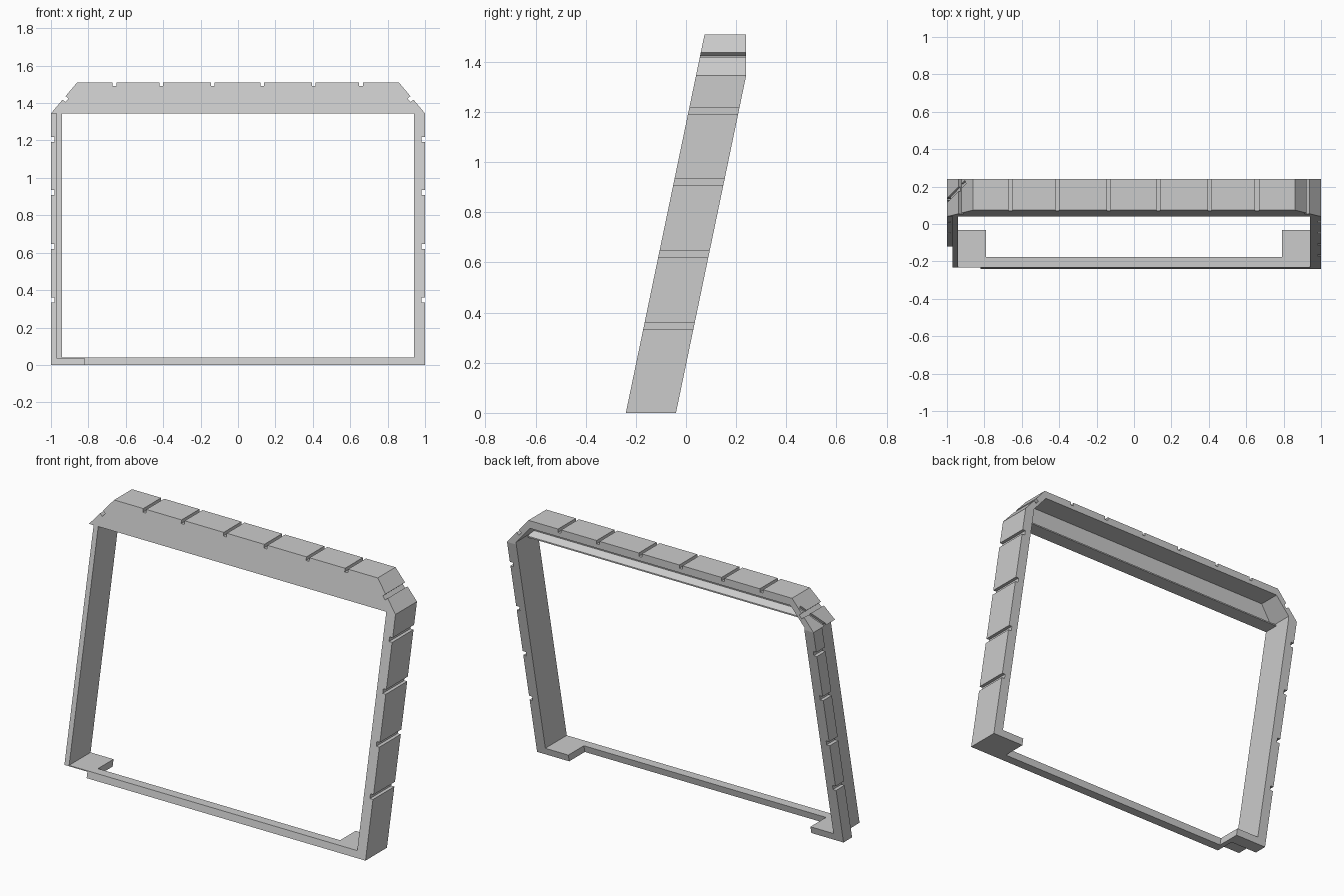
import bpy, bmesh, math
from mathutils import Matrix, Vector

if "Cube" in bpy.data.objects:
    bpy.data.objects.remove(bpy.data.objects["Cube"], do_unlink=True)

LEAN = 0.208      # how far the frame leans back per unit of height
SPRING = 1.345    # underside of the header
TOP = 1.51
CHAMFER = math.atan2(TOP - SPRING, 0.14)

grey = bpy.data.materials.new("plain grey")
grey.use_nodes = True
grey.diffuse_color = (0.6, 0.6, 0.6, 1)
grey.node_tree.nodes["Principled BSDF"].inputs["Base Color"].default_value = (0.6, 0.6, 0.6, 1)


def front(offset=0.0):
    return lambda z: -0.24 + offset + LEAN * z


def back(z):
    return min(-0.04 + LEAN * z, 0.24)


def finish(name, bm):
    bmesh.ops.recalc_face_normals(bm, faces=bm.faces)
    mesh = bpy.data.meshes.new(name)
    bm.to_mesh(mesh)
    bm.free()
    mesh.materials.append(grey)
    obj = bpy.data.objects.new(name, mesh)
    bpy.context.collection.objects.link(obj)
    return obj


def loft(name, ring_a, ring_b):
    """Solid between two matching rings of points."""
    bm = bmesh.new()
    a = [bm.verts.new(p) for p in ring_a]
    b = [bm.verts.new(p) for p in ring_b]
    bm.faces.new(a)
    bm.faces.new(b[::-1])
    for i in range(len(a)):
        j = (i + 1) % len(a)
        bm.faces.new((a[i], b[i], b[j], a[j]))
    return finish(name, bm)


def slab(name, outline, near, far):
    """Front outline (x, z) carried from the near to the far leaning plane."""
    return loft(name, [(x, near(z), z) for x, z in outline],
                [(x, far(z), z) for x, z in outline])


def block(name, x0, x1, z0, z1, near=front(), far=back):
    return slab(name, [(x0, z0), (x1, z0), (x1, z1), (x0, z1)], near, far)


def box(size, place):
    bm = bmesh.new()
    bmesh.ops.create_cube(bm, size=1, matrix=place @ Matrix.Diagonal((*size, 1)))
    return finish("cutter", bm)


def cut(obj, cutters):
    for cutter in cutters:
        cutter.hide_render = True
        mod = obj.modifiers.new("cut", "BOOLEAN")
        mod.operation = "DIFFERENCE"
        mod.solver = "EXACT"
        mod.object = cutter
        bpy.context.view_layer.objects.active = obj
        bpy.ops.object.modifier_apply(modifier=mod.name)
        bpy.data.objects.remove(cutter, do_unlink=True)


def at(x, y, z):
    return Matrix.Translation((x, y, z))


# Header with chamfered ends and a pocket open to the back
header = slab("header", [(-1, SPRING), (1, SPRING), (0.86, TOP), (-0.86, TOP)], front(), back)
pocket = slab("cutter", [(-0.94, 1.3), (0.94, 1.3), (0.94, 1.36), (0.85, 1.465),
                         (-0.85, 1.465), (-0.94, 1.36)], front(0.045), lambda z: 0.4)
slots = [box((0.02, 0.6, 0.04), at(x, 0.1, TOP))
         for x in (-0.66, -0.41, -0.135, 0.13, 0.405, 0.657)]
slots += [box((0.025, 0.6, 0.04), at(s * 0.93, 0.1, (SPRING + TOP) / 2)
              @ Matrix.Rotation(s * CHAMFER, 4, "Y")) for s in (-1, 1)]
slots.append(box((0.18, 0.02, 0.03), at(-0.95, 0.175, 1.404)
                 @ Matrix.Rotation(-CHAMFER, 4, "Y")
                 @ Matrix.Rotation(math.radians(33), 4, "Z")))
cut(header, [pocket] + slots)

# Bevelled ledge along the bottom of the header
base = front()(SPRING)
ledge = [(base + 0.02, SPRING), (base + 0.09, SPRING), (base + 0.09, SPRING + 0.008),
         (base + 0.05, SPRING + 0.03), (base + 0.02, SPRING + 0.03)]
loft("header_ledge", [(-0.94, y, z) for y, z in ledge], [(0.94, y, z) for y, z in ledge])


def side_slots(side):
    return [box((0.04, 1.2, 0.026), at(side, 0, z)) for z in (0.347, 0.633, 0.922, 1.205)]


# Side posts: the right-hand one in the front is full depth, the other is rebated
left_post = block("left_post", 0.94, 1, 0, SPRING)
cut(left_post, side_slots(1))
block("right_post", -0.97, -0.94, 0.035, SPRING)
rail = block("right_outer_rail", -1, -0.97, 0, SPRING, front(0.12))
cut(rail, side_slots(-1))

# Sill and corner feet, undercut at the rebated corner
block("sill", -0.82, 0.94, 0, 0.04, front(), front(0.055))
block("left_foot", 0.79, 0.94, 0, 0.04, front(0.055))
block("right_foot_inner", -0.82, -0.79, 0, 0.04, front(0.055))
block("right_foot_back", -0.97, -0.82, 0, 0.04, front(0.12))
block("right_foot_lip", -0.97, -0.82, 0.035, 0.04, front(), front(0.12))
